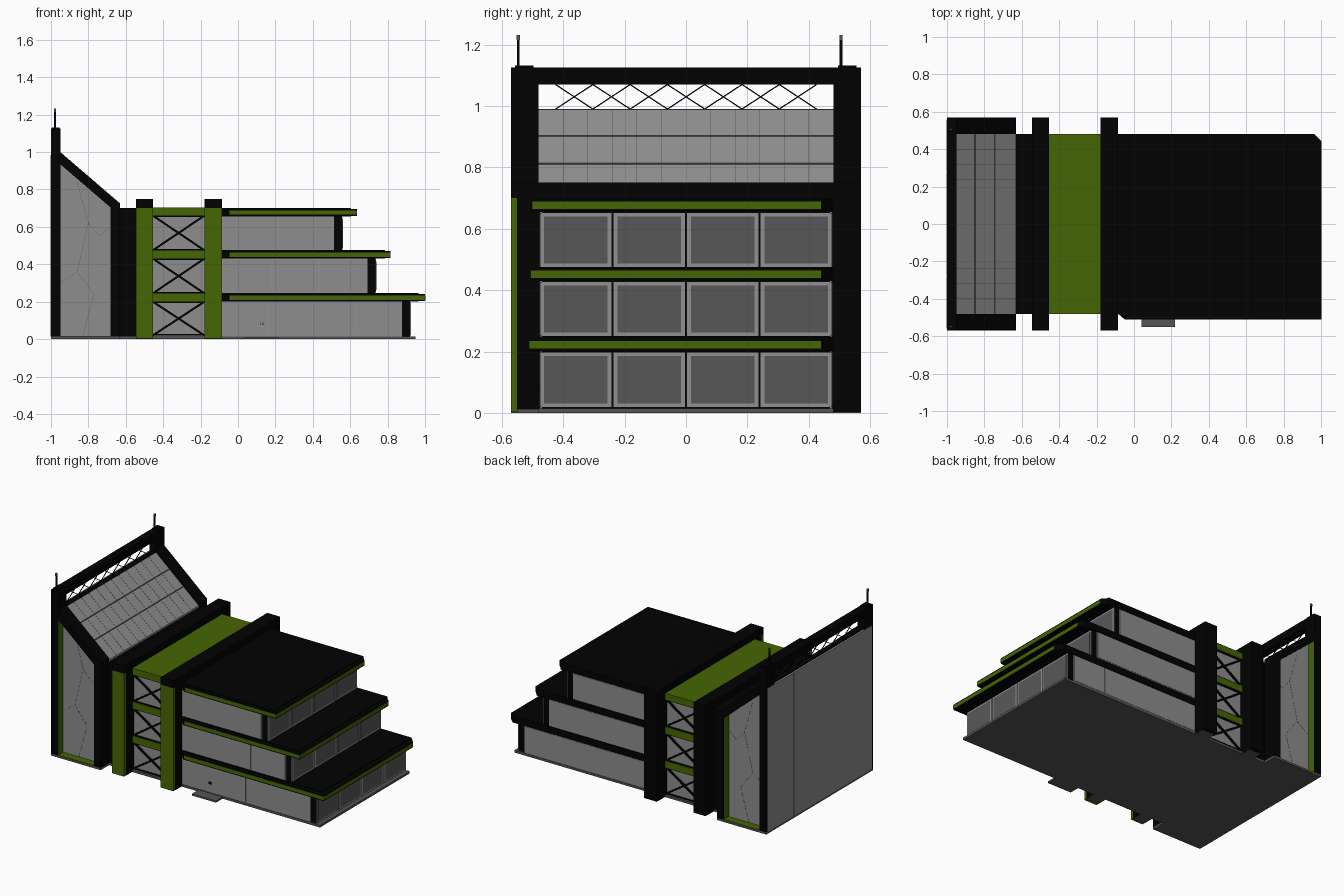
import bpy, bmesh, math
from mathutils import Vector

cube = bpy.data.objects.get("Cube")
if cube:
    bpy.data.objects.remove(cube)


def material(name, r, g, b):
    m = bpy.data.materials.new(name)
    m.use_nodes = True
    m.diffuse_color = (r, g, b, 1)
    m.node_tree.nodes["Principled BSDF"].inputs["Base Color"].default_value = (r, g, b, 1)
    return m


BLACK = material("black", .0005, .0005, .0005)
GREEN = material("green", .06, .132, .001)
FRAME = material("frame grey", .285, .285, .285)
GLASS = material("window grey", .27, .27, .27)
DARK = material("dark glass", .097, .097, .097)
SLAB = material("slab grey", .09, .09, .09)


def prism(name, pts, axis, lo, hi, mat):
    """Extrude a 2D outline along one axis."""
    def place(a, b, t):
        return {"x": (t, a, b), "y": (a, t, b), "z": (a, b, t)}[axis]
    bm = bmesh.new()
    face = bm.faces.new([bm.verts.new(place(a, b, lo)) for a, b in pts])
    ext = bmesh.ops.extrude_face_region(bm, geom=[face])
    verts = [v for v in ext["geom"] if isinstance(v, bmesh.types.BMVert)]
    bmesh.ops.translate(bm, verts=verts, vec=place(0, 0, hi - lo))
    bmesh.ops.recalc_face_normals(bm, faces=bm.faces)
    me = bpy.data.meshes.new(name)
    bm.to_mesh(me)
    bm.free()
    me.materials.append(mat)
    ob = bpy.data.objects.new(name, me)
    bpy.context.collection.objects.link(ob)
    return ob


def box(name, x0, x1, y0, y1, z0, z1, mat):
    return prism(name, [(x0, y0), (x1, y0), (x1, y1), (x0, y1)], "z", z0, z1, mat)


def bar(name, a, b, w, mat):
    """Square rod between two points."""
    a, b = Vector(a), Vector(b)
    h = w / 2
    ob = prism(name, [(-h, -h), (h, -h), (h, h), (-h, h)], "z", 0, (b - a).length, mat)
    ob.location = a
    ob.rotation_euler = (b - a).to_track_quat("Z", "Y").to_euler()
    return ob


def side_box(name, x0, x1, s, ya, yb, z0, z1, mat):
    """Box given by its distance from the middle, on side s."""
    return box(name, x0, x1, min(s * ya, s * yb), max(s * ya, s * yb), z0, z1, mat)


W, D = .48, .57      # half widths of the body and of the piers

# Ground slab and entrance step
box("ground_slab", -1, .95, -W, W, 0, .015, SLAB)
box("entrance_step", .04, .22, -.55, -W, 0, .012, SLAB)
for s in (-1, 1):
    side_box("hall_slab", -1, -.63, s, W, D, 0, .014, SLAB)

# Stepped floors: bottom, top, wall end, roof end, eave end, eave depth, bays
floors = [(.015, .2, .92, .965, 1.0, .51, 4),
          (.247, .43, .735, .785, .815, .505, 3),
          (.472, .655, .555, .605, .635, .5, 2)]
X0 = -.085
for z0, z1, xw, xr, xe, ye, bays in floors:
    box("floor_core", X0 - .02, xw, -W + .01, W - .01, z0, z1, BLACK)
    box("roof_slab", X0, xr, -W, W, z1, z1 + .046, BLACK)
    # eave wraps the front and the end, with mitred tips
    prism("eave", [(X0, -W), (X0 + .035, -ye), (xe, -ye),
                   (xe, W - .035), (xe - .035, W), (X0, W)],
          "z", z1 + .004, z1 + .041, BLACK)
    e = .0015
    box("eave_stripe_front", X0 + .04, xe, -ye - e, -ye + e, z1 + .01, z1 + .034, GREEN)
    box("eave_stripe_end", xe - e, xe + e, -ye - e, W - .04, z1 + .01, z1 + .034, GREEN)
    # end windows
    for i in range(4):
        y = -.475 + i * .2395
        box("end_window_frame", xw, xw + .004, y, y + .232, z0 + .004, z1 - .004, FRAME)
        box("end_window_glass", xw, xw + .006, y + .012, y + .22,
            z0 + .015, z1 - .015, DARK)
    # front and back windows, leaving the corner black
    x1 = xw - .043
    step = (x1 - X0) / bays
    for s in (-1, 1):
        side_box("long_window_frame", X0, x1, s, W - .01, W - .004, z0, z1, FRAME)
        for i in range(bays):
            x = X0 + i * step
            side_box("long_window_glass", x + .004, x + step - .004, s, W - .01,
                     W - .002, z0 + .006, z1 - .004, GLASS)

# Door handles
for x in (.122, .134):
    for z in (.078, .086):
        box("door_handle", x - .002, x + .002, -.486, -.475, z - .003, z + .003, BLACK)

# Tower piers with green front cladding
for x0, x1 in ((-.545, -.455), (-.18, X0)):
    box("pier", x0, x1, -D + .02, D, .003, .7, BLACK)
    box("pier_cap", x0, x1, -D, D, .7, .75, BLACK)
    box("pier_cladding", x0, x1, -D, -D + .02, .003, .7, GREEN)
    for s in (-1, 1):
        side_box("pier_footing", x0 + .002, x1 - .002, s, W, D - .025, 0, .004, SLAB)

# Stair bay between the piers
A, B = -.455, -.18
box("bay_core", A, B, -W + .02, W - .02, .015, .68, GLASS)
box("bay_roof", A, B, -W, W, .66, .703, GREEN)
for s in (-1, 1):
    for z in (.2, .43):
        side_box("bay_beam", A, B, s, W - .03, W, z, z + .045, GREEN)
    for z0, z1 in ((.02, .2), (.245, .43), (.475, .66)):
        y = s * (W - .01)
        bar("brace", (A, y, z0), (B, y, z1), .011, BLACK)
        bar("brace", (A, y, z1), (B, y, z0), .011, BLACK)
        for z in (z0 + .003, z1 - .003):
            bar("bay_rail", (A, y, z), (B, y, z), .007, BLACK)

# Link between the hall and the stair bay
box("link_block", -.64, -.545, -W, W, .015, .7, BLACK)

# Tall hall with a sloping roof
P, Q = -.95, -.68
TOP, LOW, T = 1.0, .725, .065
G = .515             # distance of the side windows from the middle


def slope(x):
    return TOP + (x - P) * (LOW - TOP) / (-.63 - P)


for s in (-1, 1):
    lo, hi = sorted((s * W, s * D))
    box("hall_rear_post", -1, P, lo, hi, .014, 1.125, BLACK)
    prism("hall_front_post", [(Q, .014), (-.63, .014), (-.63, LOW), (Q, slope(Q))],
          "y", lo, hi, BLACK)
    prism("sloping_beam", [(P, TOP - T), (Q, slope(Q) - T), (Q, slope(Q)), (P, TOP)],
          "y", lo, hi, BLACK)
    g0, g1 = sorted((s * (G - .02), s * G))
    prism("hall_side_window", [(P, .014), (Q, .014), (Q, slope(Q) - T), (P, TOP - T)],
          "y", g0, g1, GLASS)
    # green reveals inside the frame
    e = .0015
    side_box("reveal_rear", P, P + e, s, G, D - .003, .014, TOP - T, GREEN)
    side_box("reveal_front", Q - e, Q, s, G, D - .003, .014, slope(Q) - T, GREEN)
    side_box("reveal_sill", P, Q, s, G, D - .003, .014, .016, GREEN)
    # thin irregular glazing bars
    y = s * G
    joints = [(-.945, .3), (-.86, .36), (-.8, .62), (-.74, .55), (-.685, .6)]
    lower = [(-.83, .02), (-.77, .24), (-.86, .36)]
    upper = [(-.8, .62), (-.86, .84)]
    for path in (joints, lower, upper):
        for (xa, za), (xb, zb) in zip(path, path[1:]):
            bar("glazing_bar", (xa, y, za), (xb, y, zb), .0015, DARK)

# Sloping glazed roof and its seams
prism("sloping_roof", [(P, TOP - .04), (-.63, LOW - .04), (-.63, LOW - .012), (P, TOP - .012)],
      "y", -W, W, FRAME)
for x in (-.85, -.745):
    bar("roof_seam", (x, -W, slope(x) - .012), (x, W, slope(x) - .012), .004, DARK)
for i in range(1, 12):
    y = -W + i * W / 6
    bar("roof_rib", (P, y, TOP - .012), (-.63, y, LOW - .012), .0015, DARK)
box("hall_inner_wall", -.66, -.63, -W, W, .015, LOW - .02, BLACK)

# Rear wall panels
box("rear_wall", -.99, P, -W, W, .015, .99, BLACK)
for i in range(4):
    y = -.56 + i * .28
    box("rear_panel", -1.003, -.985, y + .001, y + .279, .015, .985, GLASS)

# Top beam, truss and masts
box("top_beam", -1, P, -D, D, 1.07, 1.125, BLACK)
n, h = 7, .1215
for i in range(n):
    y = -.425 + i * h
    for x, za, zb in ((-.985, .99, 1.07), (-.965, 1.07, .99)):
        bar("truss_rod", (x, y, za), (x, y + h, zb), .004, BLACK)
for y, yc in ((-.547, -.527), (.505, .525)):
    box("mast_base", -.995, -.955, yc - .03, yc + .03, 1.12, 1.132, BLACK)
    bar("mast", (-.978, y, 1.13), (-.978, y, 1.22), .009, BLACK)
    bar("mast_tip", (-.978, y, 1.215), (-.978, y, 1.232), .011, SLAB)
